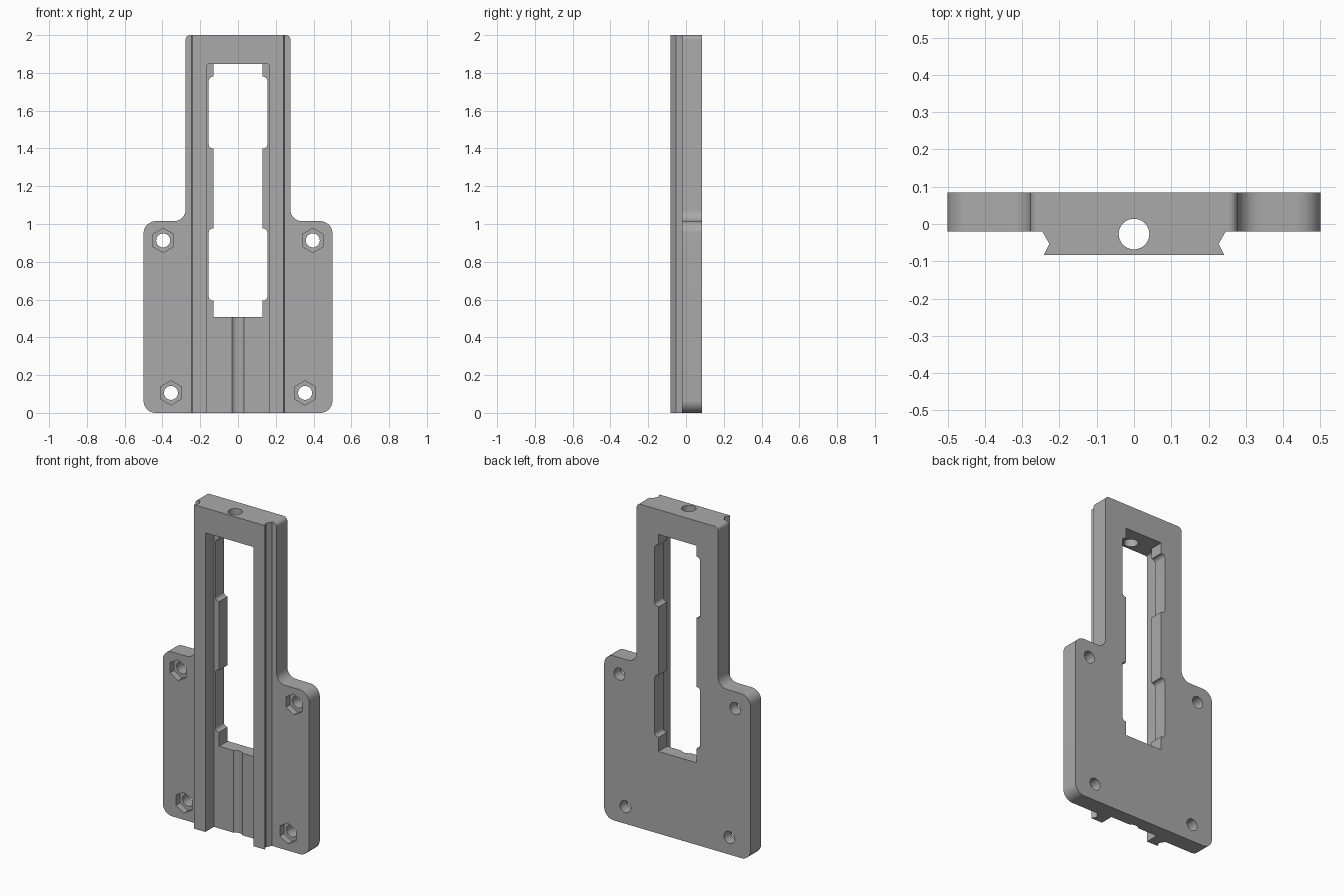
import bpy, bmesh, math
from mathutils import Vector

cube = bpy.data.objects.get("Cube")
if cube:
    bpy.data.objects.remove(cube, do_unlink=True)

grey = bpy.data.materials.new("plain_grey")
grey.use_nodes = True
grey.diffuse_color = (0.4, 0.4, 0.4, 1)
grey.node_tree.nodes["Principled BSDF"].inputs["Base Color"].default_value = (0.4, 0.4, 0.4, 1)


def prism(name, points, direction):
    """Extrude a closed 3D outline along a direction."""
    bm = bmesh.new()
    face = bm.faces.new([bm.verts.new(p) for p in points])
    ext = bmesh.ops.extrude_face_region(bm, geom=[face])
    verts = [v for v in ext["geom"] if isinstance(v, bmesh.types.BMVert)]
    bmesh.ops.translate(bm, vec=direction, verts=verts)
    bmesh.ops.recalc_face_normals(bm, faces=bm.faces)
    mesh = bpy.data.meshes.new(name)
    bm.to_mesh(mesh)
    bm.free()
    mesh.materials.append(grey)
    obj = bpy.data.objects.new(name, mesh)
    bpy.context.collection.objects.link(obj)
    return obj


def rounded(half, steps=12):
    """Mirror a right-hand half outline of (x, z, radius) and round its corners."""
    full = half + [(-x, z, r) for x, z, r in reversed(half)]
    out = []
    for i, (x, z, r) in enumerate(full):
        p = Vector((x, z))
        if r == 0:
            out.append(p)
            continue
        before = Vector(full[i - 1][:2])
        after = Vector(full[(i + 1) % len(full)][:2])
        a = p + (before - p).normalized() * r
        b = p + (after - p).normalized() * r
        c = a + b - p
        for k in range(steps + 1):
            t = math.pi / 2 * k / steps
            out.append(c + (a - c) * math.cos(t) + (b - c) * math.sin(t))
    return out


def front_shape(name, outline, y0, y1):
    return prism(name, [(p[0], y0, p[1]) for p in outline], (0, y1 - y0, 0))


def ring(cx, cy, radius, sides):
    """Regular polygon with a corner pointing up."""
    return [(cx + radius * math.sin(math.tau * k / sides),
             cy + radius * math.cos(math.tau * k / sides)) for k in range(sides)]


def combine(target, tool, operation):
    mod = target.modifiers.new(operation.lower(), 'BOOLEAN')
    mod.operation = operation
    mod.solver = 'EXACT'
    mod.object = tool
    bpy.context.view_layer.objects.active = target
    bpy.ops.object.modifier_apply(modifier=mod.name)
    bpy.data.objects.remove(tool, do_unlink=True)


FRONT, BACK, RAIL, FLOOR = -0.02, 0.084, -0.083, 0.0

# Mounting plate with a narrow upper arm
plate = front_shape("mounting_plate", rounded([
    (0.5, 0, 0.065), (0.5, 1.015, 0.065), (0.278, 1.015, 0.06), (0.278, 2, 0.025)]),
    FRONT, BACK)

# Dovetail rail along the front
half_rail = [(0.242, RAIL), (0.227, -0.053), (0.246, FRONT), (0.246, 0.03)]
rail_profile = half_rail + [(-x, y) for x, y in reversed(half_rail)]
rail = prism("dovetail_rail", [(x, y, 0) for x, y in rail_profile], (0, 0, 2))
combine(plate, rail, 'UNION')

# Open channel down the rail
channel = front_shape("channel_cutter", rounded([
    (0.165, -0.1, 0), (0.165, 1.847, 0.012)]), -0.2, FLOOR)
combine(plate, channel, 'DIFFERENCE')

# Through window with two wider pockets
half_window = [(0.129, 0.507, 0)]
for low, high in ((0.594, 0.976), (1.40, 1.78)):
    half_window += [(0.129, low, 0), (0.155, low, 0.022),
                    (0.155, high, 0.022), (0.129, high, 0)]
half_window.append((0.129, 1.847, 0))
window = front_shape("window_cutter", rounded(half_window), -0.2, 0.2)
combine(plate, window, 'DIFFERENCE')

# Lengthwise bore, which leaves a shallow groove in the channel floor
bore = prism("bore_cutter", [(x, y, -0.1) for x, y in ring(0, -0.027, 0.041, 48)], (0, 0, 2.2))
combine(plate, bore, 'DIFFERENCE')

# Screw holes with hexagonal nut pockets
for x, z in ((0.396, 0.913), (0.355, 0.106)):
    for side in (-1, 1):
        pocket = front_shape("nut_cutter", ring(side * x, z, 0.064, 6), -0.2, FRONT + 0.04)
        combine(plate, pocket, 'DIFFERENCE')
        hole = front_shape("screw_cutter", ring(side * x, z, 0.037, 32), -0.2, 0.2)
        combine(plate, hole, 'DIFFERENCE')

# Smooth rounded corners, crisp edges elsewhere
bpy.ops.object.select_all(action='DESELECT')
plate.select_set(True)
bpy.context.view_layer.objects.active = plate
bpy.ops.object.shade_smooth_by_angle(angle=math.radians(25))
